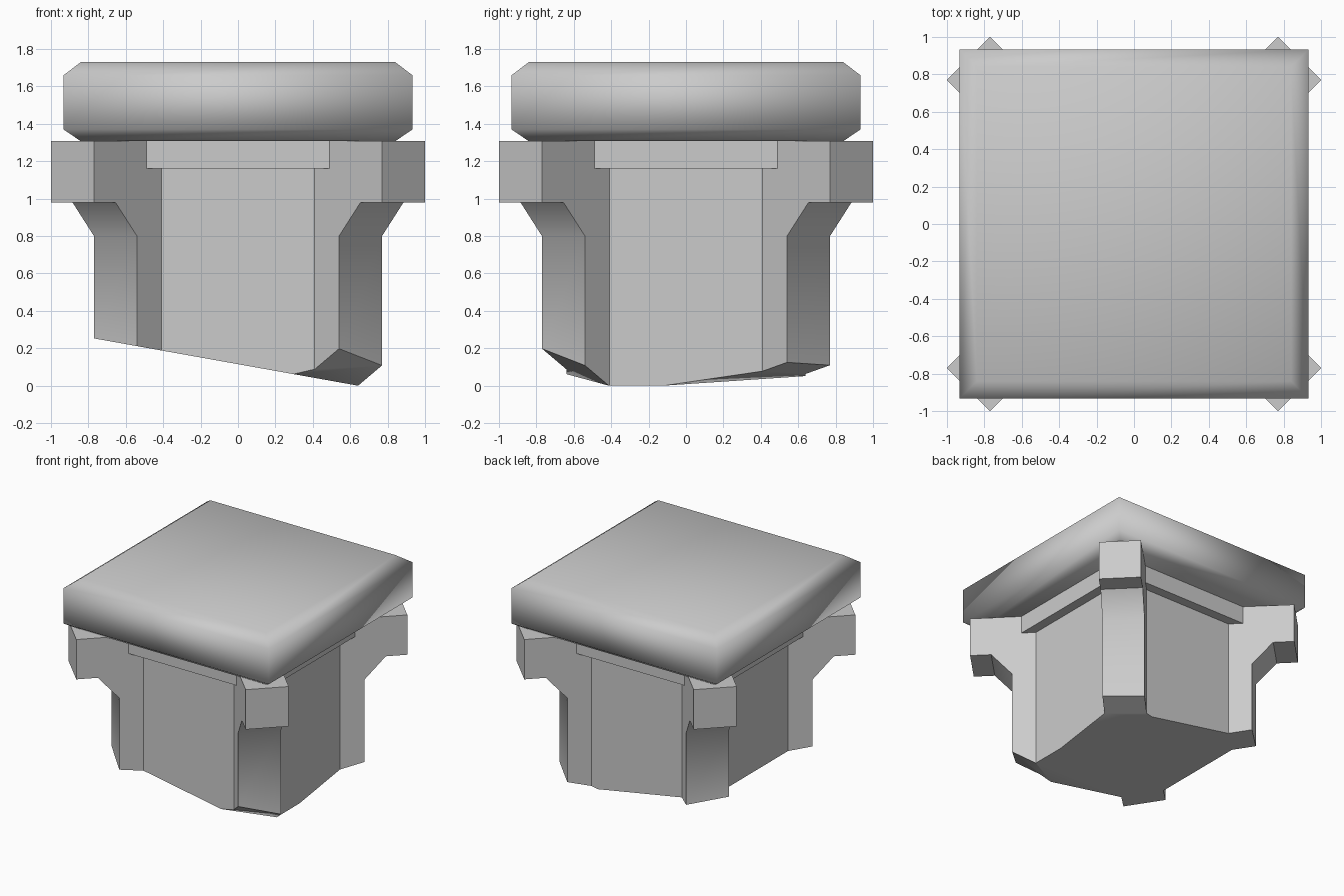
import bpy, bmesh
from math import radians
from mathutils import Vector

if "Cube" in bpy.data.objects:
    bpy.data.objects.remove(bpy.data.objects["Cube"])


def loft(bm, rings):
    """Skin closed rings of points from bottom to top and cap both ends."""
    loops = [[bm.verts.new(p) for p in r] for r in rings]
    n = len(loops[0])
    for a, b in zip(loops, loops[1:]):
        for i in range(n):
            j = (i + 1) % n
            bm.faces.new((a[i], a[j], b[j], b[i]))
    bm.faces.new(loops[0][::-1])
    bm.faces.new(loops[-1])


def finish(bm, name, angle):
    bmesh.ops.recalc_face_normals(bm, faces=bm.faces[:])
    me = bpy.data.meshes.new(name)
    bm.to_mesh(me)
    bm.free()
    ob = bpy.data.objects.new(name, me)
    bpy.context.collection.objects.link(ob)
    bpy.ops.object.select_all(action='DESELECT')
    ob.select_set(True)
    bpy.context.view_layer.objects.active = ob
    if angle >= 180:
        bpy.ops.object.shade_smooth()
    else:
        bpy.ops.object.shade_smooth_by_angle(angle=radians(angle))
    return ob


def turn4(points, z):
    """Repeat points through four quarter turns at height z."""
    out = []
    for _ in range(4):
        out += [(x, y, z) for x, y in points]
        points = [(-y, x) for x, y in points]
    return out


W = 0.23  # buttress width measured along x or y


def body_ring(core, tip, z):
    # square core with a diagonal buttress on each corner
    return turn4([(core, core - W), (tip, tip - W),
                  (tip - W, tip), (core - W, core)], z)


# Body: straight shaft, flared brackets, collar under the cap
bm = bmesh.new()
loft(bm, [body_ring(*r) for r in (
    (0.64, 0.77, -0.5), (0.64, 0.77, 0.80), (0.64, 0.885, 0.98),
    (0.64, 1.0, 0.98), (0.64, 1.0, 1.16), (0.72, 1.0, 1.16),
    (0.72, 1.0, 1.307))])
bmesh.ops.remove_doubles(bm, verts=bm.verts[:], dist=1e-4)
bmesh.ops.dissolve_degenerate(bm, edges=bm.edges[:], dist=1e-4)

# Broken underside: three slanted cuts z = a + b*x + c*y
for a, b, c in ((0.115, -0.179, 0), (-0.401, 0.228, -0.618),
                (-0.118, 0.212, 0.147)):
    bmesh.ops.bisect_plane(
        bm, geom=bm.verts[:] + bm.edges[:] + bm.faces[:], dist=1e-5,
        plane_co=Vector((0, 0, a)), plane_no=Vector((-b, -c, 1)).normalized(),
        clear_inner=True)
    bmesh.ops.holes_fill(
        bm, edges=[e for e in bm.edges if e.is_boundary], sides=0)
finish(bm, "body", 43.5)

# Cap: square slab with chamfered rims, softly shaded
bm = bmesh.new()
loft(bm, [turn4([(r, r)], z) for r, z in (
    (0.84, 1.307), (0.933, 1.37), (0.933, 1.66), (0.84, 1.73))])
finish(bm, "cap_slab", 180)
